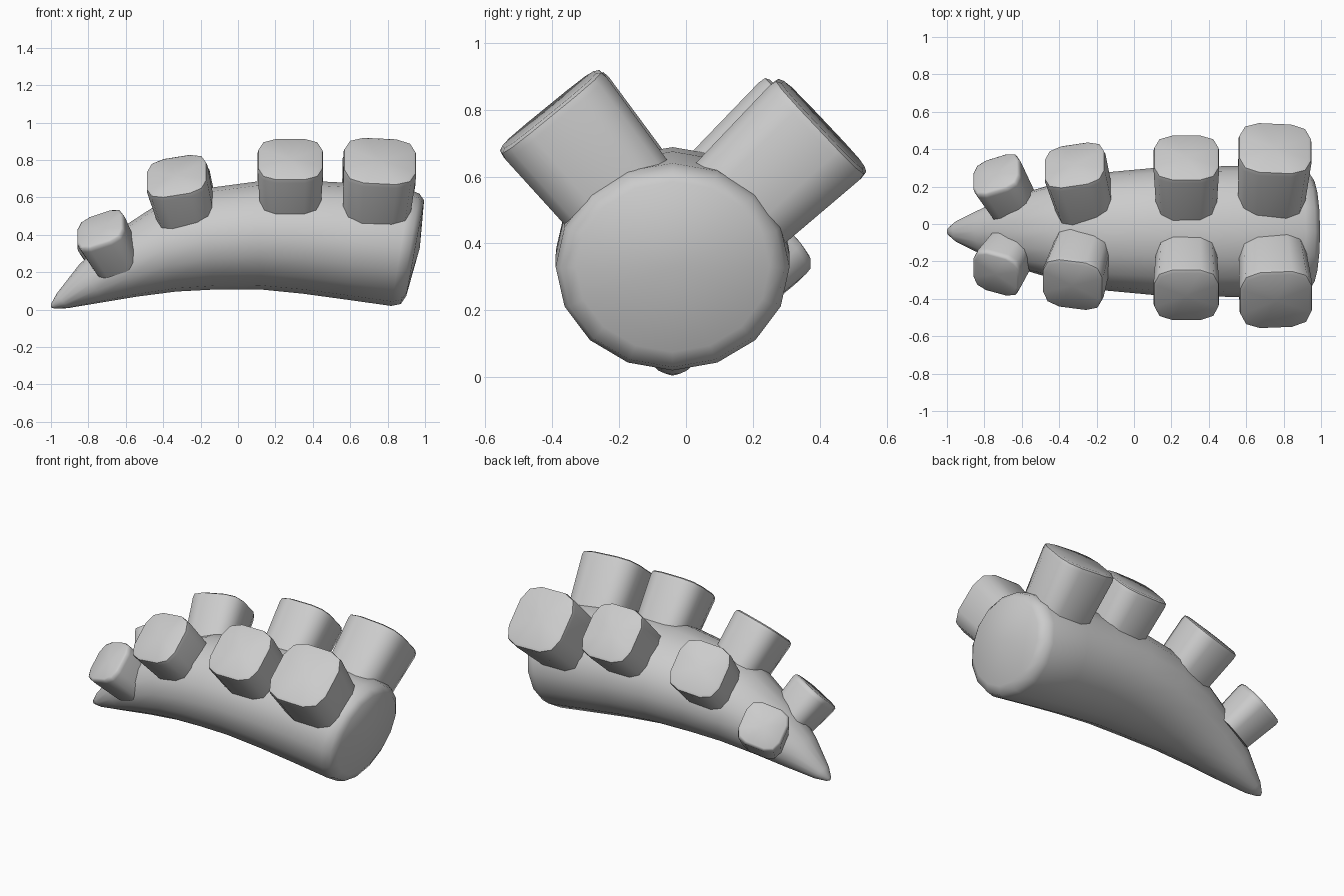
import bpy, bmesh, math
from mathutils import Vector, Matrix

cube = bpy.data.objects.get("Cube")
if cube:
    bpy.data.objects.remove(cube, do_unlink=True)

grey = bpy.data.materials.new("plain grey")
grey.use_nodes = True
grey.diffuse_color = (0.6, 0.6, 0.6, 1)
grey.node_tree.nodes["Principled BSDF"].inputs["Base Color"].default_value = (0.6, 0.6, 0.6, 1)


def loft(name, rings, ends, angle):
    """Skin a list of point rings and close both ends with a fan."""
    bm = bmesh.new()
    loops = [[bm.verts.new(p) for p in ring] for ring in rings]
    n = len(loops[0])
    for a, b in zip(loops, loops[1:]):
        for i in range(n):
            j = (i + 1) % n
            bm.faces.new((a[i], a[j], b[j], b[i]))
    for loop, end in ((loops[0], ends[0]), (loops[-1], ends[1])):
        tip = bm.verts.new(end)
        for i in range(n):
            bm.faces.new((loop[i], loop[(i + 1) % n], tip))
    bmesh.ops.recalc_face_normals(bm, faces=bm.faces)
    mesh = bpy.data.meshes.new(name)
    bm.to_mesh(mesh)
    bm.free()
    mesh.materials.append(grey)
    obj = bpy.data.objects.new(name, mesh)
    bpy.context.collection.objects.link(obj)
    bpy.ops.object.select_all(action='DESELECT')
    obj.select_set(True)
    bpy.context.view_layer.objects.active = obj
    bpy.ops.object.shade_smooth_by_angle(angle=math.radians(angle))
    return obj


# Curved horn body: top x, top z, bottom x, bottom z, half width
BODY_Y = -0.04
sections = [
    (-1.0, .03, -.98, .005, .02), (-.97, .085, -.91, .008, .06),
    (-.85, .24, -.72, .04, .135), (-.68, .40, -.54, .07, .20),
    (-.45, .55, -.33, .097, .265), (-.2, .645, -.12, .108, .315),
    (.1, .685, .12, .108, .34), (.4, .688, .35, .085, .348),
    (.65, .675, .57, .055, .35), (.92, .64, .82, .02, .35),
    (.97, .62, .87, .03, .335), (.995, .585, .9, .075, .29),
]
rings = []
for tx, tz, bx, bz, w in sections:
    mid = Vector(((tx + bx) / 2, BODY_Y, (tz + bz) / 2))
    up = Vector(((tx - bx) / 2, 0, (tz - bz) / 2))
    side = Vector((0, w, 0))
    turns = [math.tau * i / 16 for i in range(16)]
    rings.append([mid + up * math.cos(t) + side * math.sin(t) for t in turns])
loft("curved_body", rings, ((-1.0, BODY_Y, .012), (.972, BODY_Y, .33)), 60)


def rounded_square(half):
    """Square outline with two-segment rounded corners."""
    r = half * 0.55
    c = half - r
    points = []
    for q in range(4):
        for k in range(3):
            t = math.radians(90 * q + 45 * k)
            sx = 1 if q in (0, 3) else -1
            sy = 1 if q < 2 else -1
            points.append(Vector((sx * c + r * math.cos(t), sy * c + r * math.sin(t), 0)))
    return points


def peg(name, top, axis, half, length):
    z = Vector(axis).normalized()
    x = (Vector((1, 0, 0)) - z * z.x).normalized()
    y = z.cross(x)
    place = Matrix.Translation(top) @ Matrix((x, y, z)).transposed().to_4x4()
    levels = [(-length, .9), (-.03, 1), (-.008, .98), (0, .9)]
    outline = rounded_square(half)
    rings = [[place @ (p * s + Vector((0, 0, h))) for p in outline] for h, s in levels]
    loft(name, rings, (place @ Vector((0, 0, -length)), Vector(top)), 50)


# Four pegs along each side, growing toward the thick end
pegs = [
    ("tip", (-.74, -.27, .435), (-.74, .27, .41), -.42, .135, .24),
    ("second", (-.33, -.33, .72), (-.32, .32, .69), -.2, .165, .34),
    ("third", (.28, -.385, .81), (.28, .36, .775), 0, .175, .4),
    ("end", (.76, -.41, .80), (.755, .41, .755), .06, .195, .4),
]
for label, front, back, lean, half, length in pegs:
    peg(label + "_peg_front", front, (lean, -.62, .76), half, length)
    peg(label + "_peg_back", back, (lean, .72, .68), half, length)
